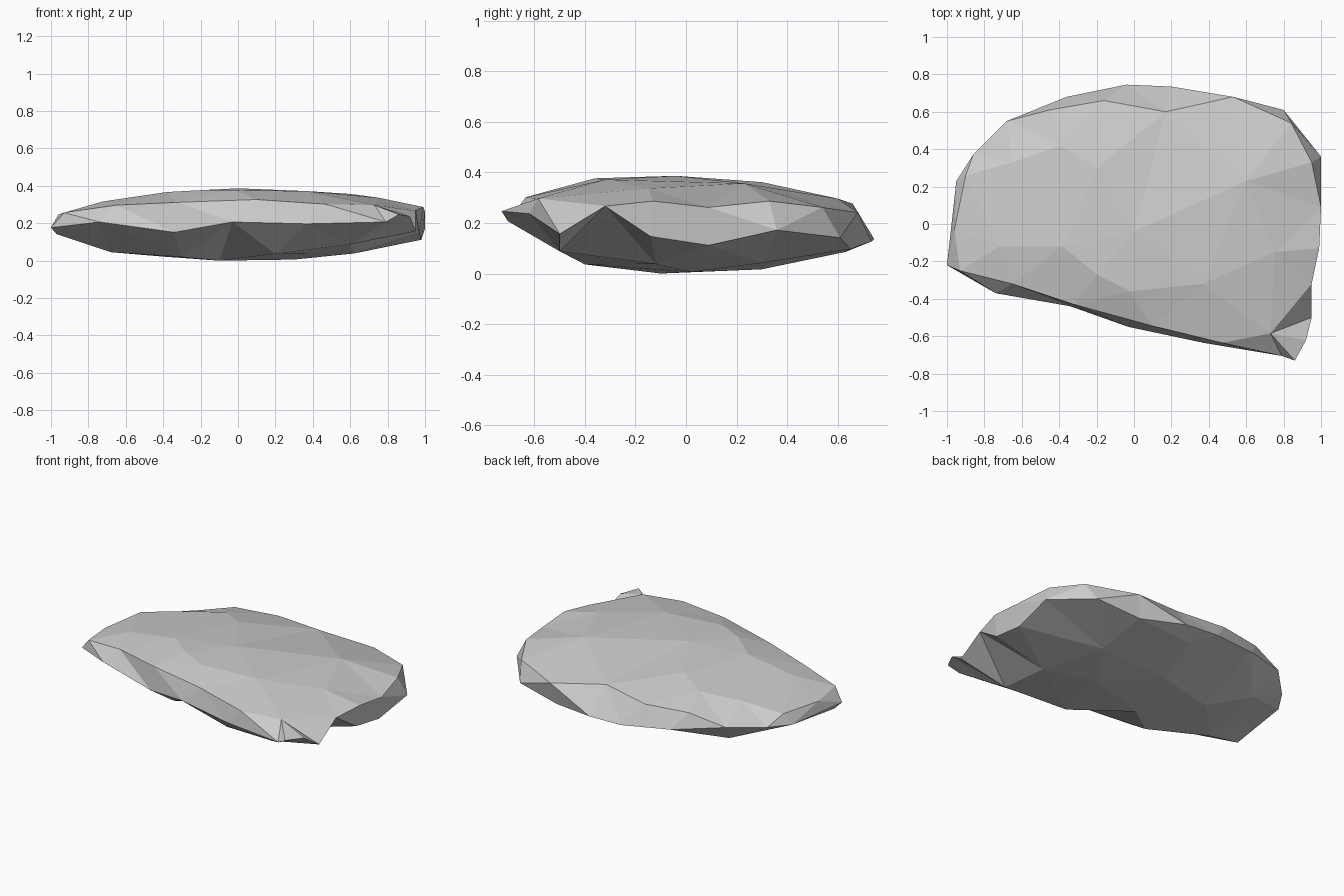
import bpy
import bmesh
from mathutils import Vector
from mathutils.geometry import delaunay_2d_cdt

default_cube = bpy.data.objects.get("Cube")
if default_cube:
    bpy.data.objects.remove(default_cube, do_unlink=True)

# Outline of the stone, anticlockwise from the left tip
rim = [
    (-1, -.22, .18), (-.74, -.37, .21), (-.34, -.44, .155), (-.03, -.55, .21),
    (.37, -.635, .2), (.79, -.705, .21), (.86, -.73, .25), (.92, -.62, .24),
    (.95, -.5, .16), (.95, -.32, .27), (.99, -.13, .29), (1, .09, .265),
    (1, .36, .175), (.8, .61, .145), (.53, .68, .245), (.2, .735, .13),
    (-.04, .745, .14), (-.36, .68, .17), (-.68, .55, .22), (-.86, .37, .2),
    (-.95, .23, .19),
]
corner, right_side, right_back, left_back, left_side = (rim[i] for i in (6, 11, 14, 18, 19))

# Hard ridges where the steep sides meet the top, ending on the rim
front_ridge = [left_side, (-.9, .26, .26), (-.96, -.03, .25), (-.93, -.25, .26),
               (-.65, -.32, .3), (-.32, -.43, .315), (.1, -.545, .33),
               (.47, -.635, .305), (.73, -.585, .3), corner]
right_ridge = [right_side, (.95, .33, .29), (.84, .54, .265), right_back]
back_ridge = [right_back, (.17, .6, .3), (-.16, .66, .28), (-.45, .61, .28), left_back]

# Corners of the worn top facets
crown = [(0, -.04, .39), (-.2, -.27, .38), (-.02, -.36, .38), (.37, -.32, .375),
         (-.38, -.12, .37), (-.72, -.12, .32), (.75, -.15, .34), (.6, .23, .36),
         (-.2, .3, .365), (-.39, .42, .335), (-.65, .33, .305)]

# Low corners under the rim, and the plan of the shallow underside
keel = [(-.97, -.18, .145), (.97, -.14, .15), (.98, .09, .115), (.5, .65, .1)]
belly = [(-.68, -.1), (-.3, -.25), (-.1, -.1), (.3, .02), (.62, -.12), (.2, -.4),
         (.6, -.5), (-.4, .2), (0, .3), (.5, .3), (.1, .63), (-.6, .4)]


def shallow_bowl(x, y):
    return Vector((x, y, .1 * x * x + .22 * y * y))


def add_sheet(mesh, rim_verts, ridges, loose, upward):
    """Span the rim with triangles that pass through the ridges and loose corners."""
    verts = list(rim_verts)
    count = len(verts)
    edges = [(i, (i + 1) % count) for i in range(count)]
    for ridge in ridges:
        path = []
        for point in ridge:
            if point in rim:
                path.append(rim.index(point))
            else:
                path.append(len(verts))
                verts.append(mesh.verts.new(point))
        edges += list(zip(path, path[1:]))
    verts += [mesh.verts.new(point) for point in loose]
    plan = [vert.co.xy for vert in verts]
    result = delaunay_2d_cdt(plan, edges, [], 1, 1e-5)
    triangles, sources = result[2], result[3]
    for triangle in triangles:
        corners = [verts[sources[index][0]] for index in triangle]
        # Where the sheets touch, one shared triangle is enough
        if not mesh.faces.get(corners):
            mesh.faces.new(corners if upward else corners[::-1])


# Stone: a top sheet and an underside sheet sharing one rim
bm = bmesh.new()
rim_verts = [bm.verts.new(point) for point in rim]
add_sheet(bm, rim_verts, [front_ridge, right_ridge, back_ridge], crown, True)
underside = keel + [shallow_bowl(x, y) for x, y in belly]
add_sheet(bm, rim_verts, [], underside, False)

# Rest the lowest corner on the ground
lowest = min(vert.co.z for vert in bm.verts)
bmesh.ops.translate(bm, verts=bm.verts, vec=(0, 0, -lowest))

stone_mesh = bpy.data.meshes.new("flat_stone")
bm.to_mesh(stone_mesh)
bm.free()
stone = bpy.data.objects.new("flat_stone", stone_mesh)
bpy.context.collection.objects.link(stone)

# Plain grey stone colour
grey = bpy.data.materials.new("stone_grey")
colour = (.6, .6, .6, 1)
grey.use_nodes = True
grey.diffuse_color = colour
grey.node_tree.nodes["Principled BSDF"].inputs["Base Color"].default_value = colour
stone_mesh.materials.append(grey)
